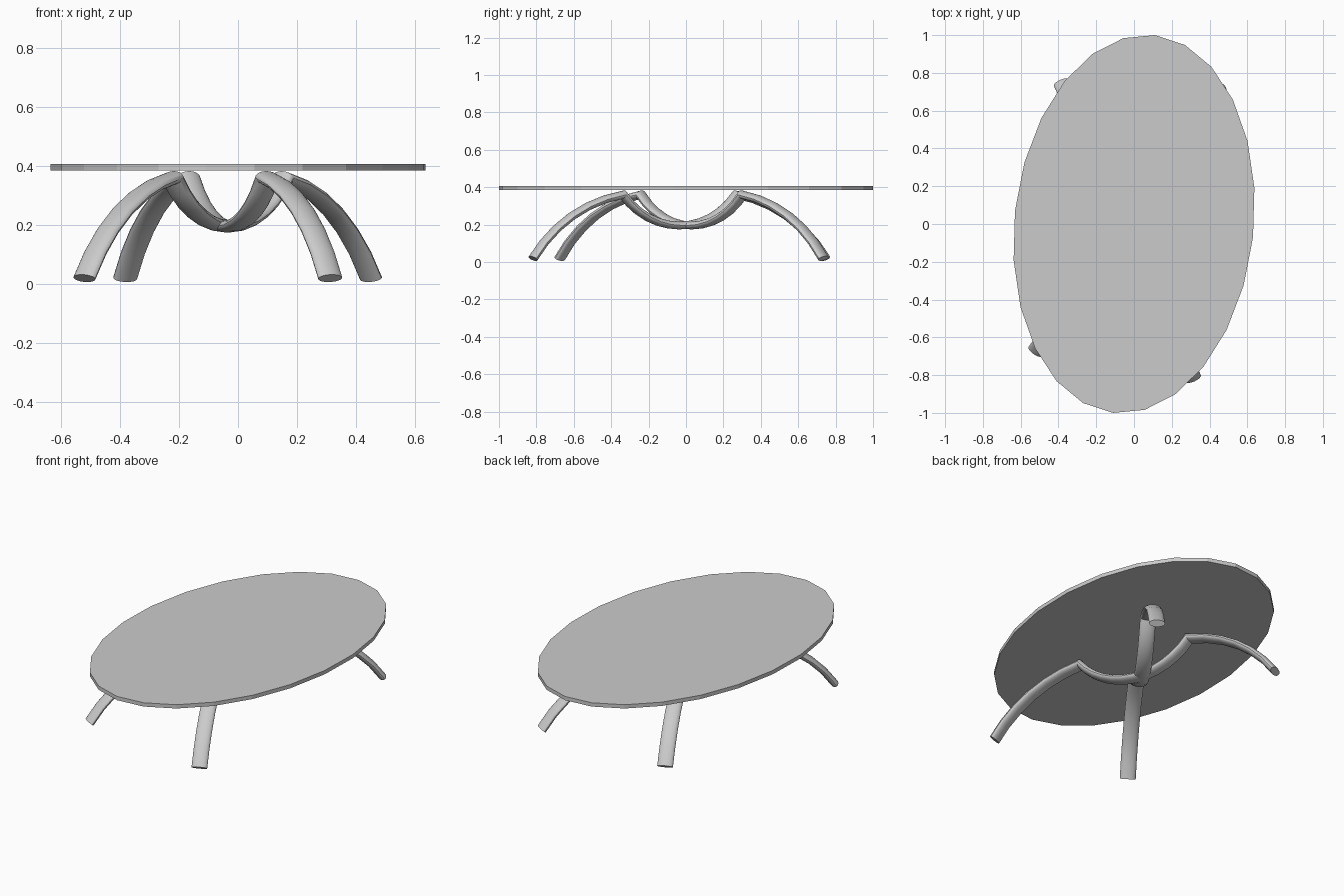
import bpy, bmesh
from math import sin, cos, atan2, hypot, pi, radians
from mathutils import Vector, Matrix

cube = bpy.data.objects.get("Cube")
if cube:
    bpy.data.objects.remove(cube)

grey = bpy.data.materials.new("light grey")
grey.use_nodes = True
COLOUR = (0.6, 0.6, 0.6, 1)
grey.diffuse_color = COLOUR
grey.node_tree.nodes["Principled BSDF"].inputs["Base Color"].default_value = COLOUR


def make_object(name, bm):
    bmesh.ops.recalc_face_normals(bm, faces=bm.faces)
    mesh = bpy.data.meshes.new(name)
    bm.to_mesh(mesh)
    bm.free()
    mesh.materials.append(grey)
    obj = bpy.data.objects.new(name, mesh)
    bpy.context.collection.objects.link(obj)
    return obj


def arc(a, b, bend, steps):
    """Points from a to b on an arc whose end tangents are off the chord by bend."""
    chord = b - a
    radius = chord.length / (2 * sin(bend))
    along = chord.normalized()
    up = Vector((-along.y, along.x))
    points = []
    for i in range(steps + 1):
        t = bend * (2 * i / steps - 1)
        points.append((a + b) / 2 + along * radius * sin(t)
                      + up * radius * (cos(t) - cos(bend)))
    return points


def leg_profile():
    """Side outline of one leg pair: foot, peak, central dip, peak, foot."""
    foot, peak = Vector((0.857, 0.019)), Vector((0.33, 0.36))
    flip = lambda p: Vector((-p.x, p.y))
    outer = arc(peak, foot, radians(24), 6)
    dip = arc(flip(peak), peak, radians(-53), 12)
    return [flip(p) for p in reversed(outer)] + dip[1:-1] + outer


def leg_pair(name, centre, direction, half_width=0.044, half_thick=0.021, sides=20):
    """Sweep a flattened oval along the profile, mitred at each point."""
    along = Vector((*direction, 0)).normalized()
    across = Vector((-along.y, along.x, 0))
    path = leg_profile()
    bm = bmesh.new()
    rings = []
    for i, p in enumerate(path):
        before = (p - path[max(i - 1, 0)]).normalized()
        after = (path[min(i + 1, len(path) - 1)] - p).normalized()
        tangent = (before + after).normalized()
        mitre = max(tangent.dot(after), tangent.dot(before))
        normal = along * -tangent.y + Vector((0, 0, tangent.x))
        origin = Vector((*centre, p.y)) + along * p.x
        rings.append([bm.verts.new(
            origin + across * half_width * cos(2 * pi * k / sides)
            + normal * half_thick / mitre * sin(2 * pi * k / sides))
            for k in range(sides)])
    for r, s in zip(rings, rings[1:]):
        for k in range(sides):
            n = (k + 1) % sides
            bm.faces.new((r[k], r[n], s[n], s[k]))
    bm.faces.new(rings[0])
    bm.faces.new(rings[-1])
    obj = make_object(name, bm)
    bpy.ops.object.select_all(action='DESELECT')
    obj.select_set(True)
    bpy.context.view_layer.objects.active = obj
    bpy.ops.object.shade_smooth_by_angle(angle=radians(35))


# Oval tabletop, turned slightly about the vertical
bm = bmesh.new()
bmesh.ops.create_cone(bm, cap_ends=True, segments=24, radius1=1, radius2=1, depth=0.023)
bmesh.ops.transform(bm, verts=bm.verts, matrix=(
    Matrix.Translation((0, 0, 0.3965)) @ Matrix.Rotation(radians(-6.3), 4, 'Z')
    @ Matrix.Diagonal((0.634, 1.006, 1, 1))))
make_object("tabletop", bm)

# Two crossing bent leg pairs
leg_pair("leg_pair_left_back", (-0.035, 0.03), (0.49, 0.71))
leg_pair("leg_pair_right_back", (-0.035, -0.035), (0.345, -0.775))
